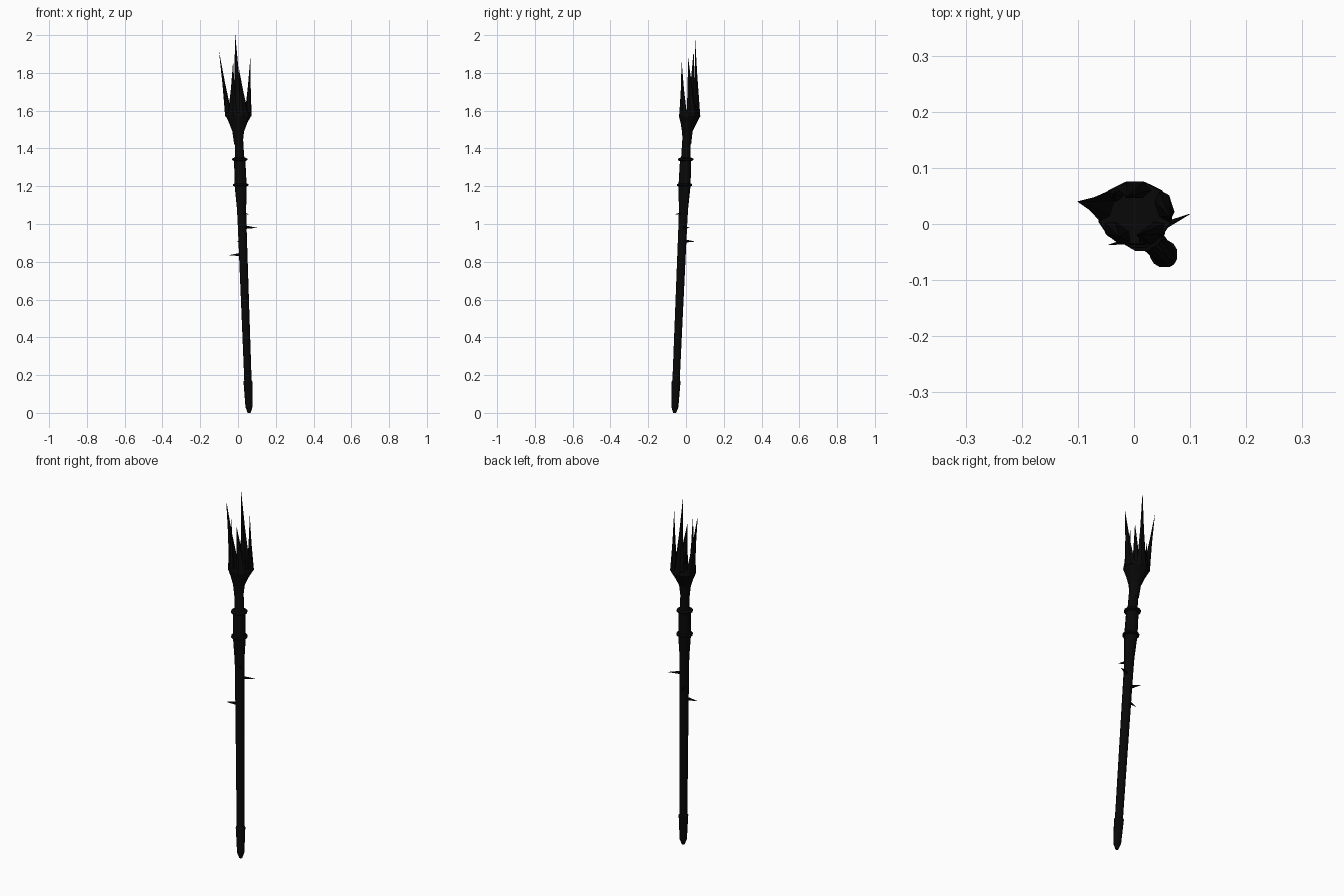
import bpy, bmesh, math
from mathutils import Vector, Matrix

if "Cube" in bpy.data.objects:
    bpy.data.objects.remove(bpy.data.objects["Cube"])

dark = bpy.data.materials.new("charred black")
dark.diffuse_color = (0.0025, 0.0025, 0.0025, 1)
dark.use_nodes = True
dark.node_tree.nodes["Principled BSDF"].inputs["Base Color"].default_value = dark.diffuse_color


def loft(name, rings, sides=12, turn=0):
    """Tube through rings (centre, rx, ry), each lying across the path."""
    bm = bmesh.new()
    axis = (Vector(rings[-1][0]) - Vector(rings[0][0])).normalized()
    if axis.z > 0.5:
        m = Matrix.Rotation(turn, 3, 'Z')
    else:
        m = Vector((0, 0, 1)).rotation_difference(axis).to_matrix()
    loops = []
    for c, rx, ry in rings:
        loop = []
        for i in range(sides):
            a = 2 * math.pi * (i + 0.5) / sides
            v = Vector((rx * math.cos(a), ry * math.sin(a), 0))
            loop.append(bm.verts.new(Vector(c) + m @ v))
        loops.append(loop)
    for lo, hi in zip(loops, loops[1:]):
        for i in range(sides):
            j = (i + 1) % sides
            bm.faces.new((lo[i], lo[j], hi[j], hi[i]))
    bm.faces.new(loops[0][::-1])
    bm.faces.new(loops[-1])
    me = bpy.data.meshes.new(name)
    bm.to_mesh(me)
    bm.free()
    me.materials.append(dark)
    ob = bpy.data.objects.new(name, me)
    bpy.context.collection.objects.link(ob)
    return ob


def centre(z):
    """Leaning centre line of the staff."""
    t = min(z / 1.5, 1)
    return Vector((0.059 - 0.056 * t, -0.06 + 0.065 * t, z))


def turned(name, profile, sides=12):
    return loft(name, [(centre(z), r, r) for z, r in profile], sides)


# Shaft, end cap, grip sleeve
turned("shaft", [(0.15, 0.020), (0.6, 0.022), (1.0, 0.024), (1.22, 0.027)])
turned("end_cap", [(0, 0.008), (0.03, 0.019), (0.15, 0.024), (0.165, 0.025), (0.173, 0.020)])
turned("sleeve", [(1.06, 0.024), (1.2, 0.033), (1.335, 0.031), (1.36, 0.025), (1.45, 0.023)])

# Collar rings
for i, z in enumerate((1.207, 1.342)):
    turned(f"collar_{i}", [(z - 0.009, 0.031), (z - 0.004, 0.042),
                           (z + 0.004, 0.042), (z + 0.009, 0.031)])

# Flared head
loft("head", [((0.002, 0.005, 1.42), 0.023, 0.023), ((0.001, 0.007, 1.49), 0.032, 0.029),
              ((0.001, 0.014, 1.535), 0.050, 0.044), ((0.002, 0.019, 1.57), 0.068, 0.058),
              ((0.002, 0.019, 1.59), 0.066, 0.056)])

# Crown of broad tapering blades: base angle, tip
crown = [(90, (-0.015, 0.047, 2.0)), (162, (-0.1, 0.04, 1.91)), (18, (0.066, 0.01, 1.885)),
         (234, (-0.026, -0.023, 1.855)), (306, (0.005, -0.02, 1.82)), (128, (-0.036, 0.054, 1.72))]
for i, (deg, tip) in enumerate(crown):
    a = math.radians(deg)
    base = Vector((0.002 + 0.054 * math.cos(a), 0.019 + 0.042 * math.sin(a), 1.57))
    tip = Vector(tip)
    thick, wide = (0.017, 0.031) if i < 5 else (0.014, 0.016)
    rings = [(base.lerp(tip, t), thick * k, wide * k)
             for t, k in ((0, 1), (0.15, 0.82), (0.5, 0.4), (1, 0.02))]
    loft(f"spike_{i}", rings, 6, a)

# Thorns on the shaft
for i, tip in enumerate([(0.1, 0.018, 0.98), (-0.045, -0.037, 0.835),
                         (0.055, -0.055, 1.052), (-0.005, 0.047, 0.907)]):
    tip = Vector(tip)
    c = centre(tip.z + 0.004)
    loft(f"thorn_{i}", [(c, 0.012, 0.012), (c.lerp(tip, 0.5), 0.006, 0.006),
                        (tip, 0.0005, 0.0005)], 6)
